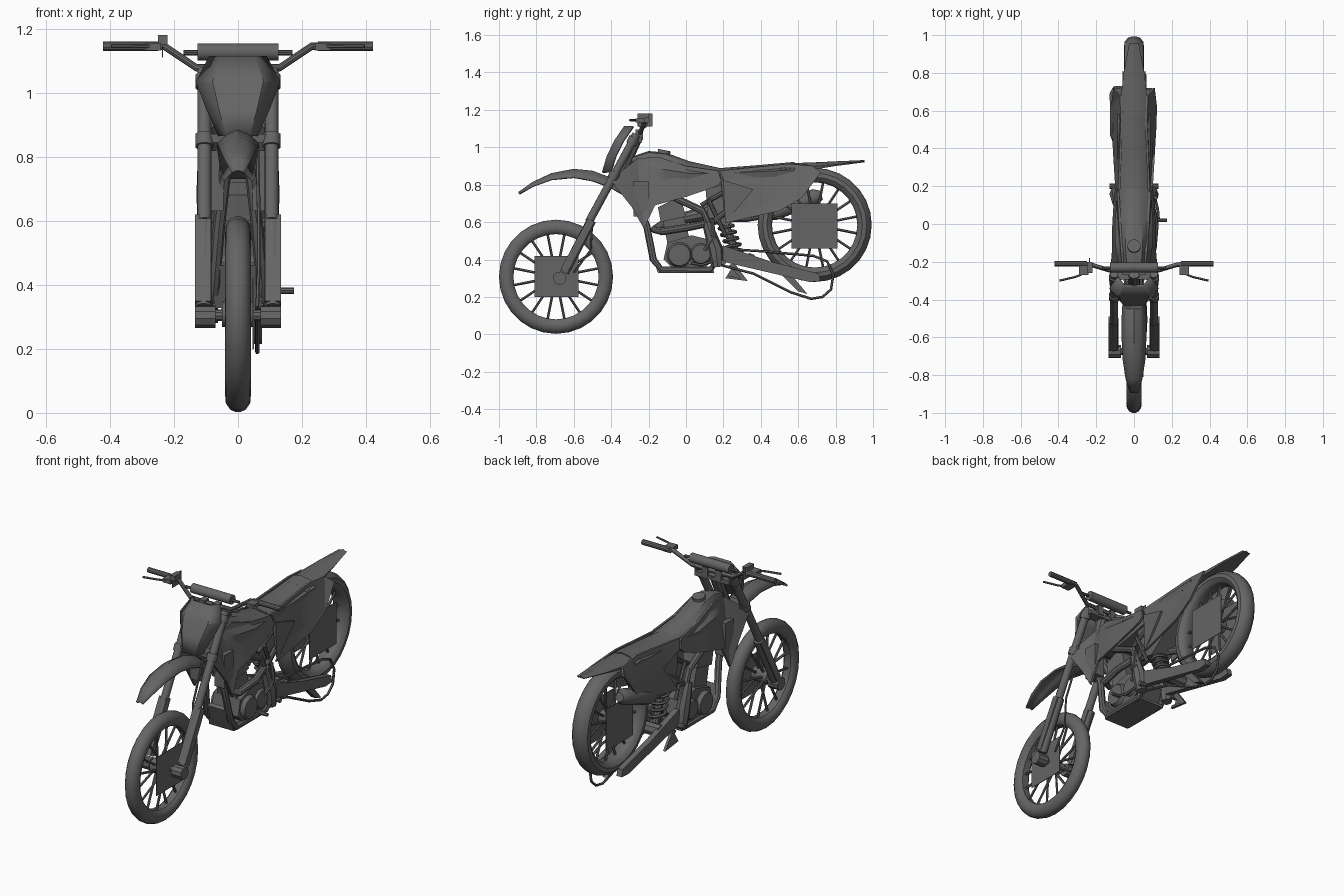
import bpy, bmesh, math
from mathutils import Vector

grey = bpy.data.materials.new("dark_grey")
grey.diffuse_color = (0.13, 0.13, 0.13, 1)


def finish(name, bm, angle=35):
    bmesh.ops.recalc_face_normals(bm, faces=bm.faces)
    me = bpy.data.meshes.new(name)
    bm.to_mesh(me)
    bm.free()
    me.materials.append(grey)
    ob = bpy.data.objects.new(name, me)
    bpy.context.collection.objects.link(ob)
    bpy.ops.object.select_all(action='DESELECT')
    ob.select_set(True)
    bpy.context.view_layer.objects.active = ob
    bpy.ops.object.shade_smooth_by_angle(angle=math.radians(angle))
    return ob


def skin(bm, rings, closed=False):
    n = len(rings[0])
    last = len(rings) if closed else len(rings) - 1
    for i in range(last):
        a, b = rings[i], rings[(i + 1) % len(rings)]
        for j in range(n):
            bm.faces.new((a[j], a[(j + 1) % n], b[(j + 1) % n], b[j]))
    if not closed:
        bm.faces.new(rings[0][::-1])
        bm.faces.new(rings[-1])


def tube(name, pts, r, n=10, closed=False):
    """Round tube along a path; r is one radius or one per point."""
    bm = bmesh.new()
    pts = [Vector(p) for p in pts]
    rs = r if isinstance(r, (list, tuple)) else [r] * len(pts)
    rings, side = [], None
    for i, p in enumerate(pts):
        a = pts[i - 1] if closed or i else p
        b = pts[(i + 1) % len(pts)] if closed or i < len(pts) - 1 else p
        t = (b - a).normalized()
        if side is None:
            side = t.orthogonal()
        side = (side - t * side.dot(t)).normalized()
        up = t.cross(side)
        rings.append([bm.verts.new(p + rs[i] * (math.cos(k * math.tau / n) * side
                     + math.sin(k * math.tau / n) * up)) for k in range(n)])
    skin(bm, rings, closed)
    return finish(name, bm)


def loft(name, secs):
    """Eight-sided body; section = y, (z, half width) at top, middle, bottom."""
    bm = bmesh.new()
    rings = []
    for y, zt, wt, zm, wm, zb, wb in secs:
        half = [(wt, zt - 0.008), (wm, zm), (wb, zb)]
        ring = [(0, zt)] + half + [(0, zb)] + [(-w, z) for w, z in half[::-1]]
        rings.append([bm.verts.new((x, y, z)) for x, z in ring])
    skin(bm, rings)
    return finish(name, bm)


def panel(name, pts, thick):
    """Bent sheet given by outline points, thickened along x."""
    bm = bmesh.new()
    a = [bm.verts.new(p) for p in pts]
    b = [bm.verts.new((p[0] + thick, p[1], p[2])) for p in pts]
    n = len(pts)
    for i in range(n):
        bm.faces.new((a[i], a[(i + 1) % n], b[(i + 1) % n], b[i]))
    caps = [bm.faces.new(a[::-1]), bm.faces.new(b)]
    bmesh.ops.triangulate(bm, faces=caps)
    return finish(name, bm, 20)


def slab(name, prof, x0, x1):
    return panel(name, [(x0, y, z) for y, z in prof], x1 - x0)


def box(name, x, y, z):
    return slab(name, [(y[0], z[0]), (y[1], z[0]), (y[1], z[1]), (y[0], z[1])], *x)


def wheel(label, cy, cz, w):
    # tyre cross-section revolved about the axle
    prof = [(0.305, 0.2), (0.298, 0.6), (0.278, 0.95), (0.255, 1), (0.236, 0.75), (0.228, 0.5)]
    prof = [(r, k * w) for r, k in prof] + [(r, -k * w) for r, k in prof[::-1]]
    bm = bmesh.new()
    rings = []
    for i in range(28):
        a = i * math.tau / 28
        rings.append([bm.verts.new((x, cy + r * math.cos(a), cz + r * math.sin(a))) for r, x in prof])
    skin(bm, rings, True)
    finish(label + "_tyre", bm)
    for i in range(16):
        a = (i + 0.5) * math.tau / 16
        c, s = math.cos(a), math.sin(a)
        x = 0.022 if i % 2 else -0.022
        tube(label + "_spoke", [(x, cy + 0.03 * c, cz + 0.03 * s), (0, cy + 0.235 * c, cz + 0.235 * s)], 0.007, 6)
    tube(label + "_hub", [(-0.05, cy, cz), (0.05, cy, cz)], 0.04, 16)


wheel("front", -0.695, 0.308, 0.04)
wheel("rear", 0.688, 0.585, 0.052)
# Square disc plates
box("front_disc_plate", (0.046, 0.05), (-0.81, -0.575), (0.2, 0.42))
for s in (-1, 1):
    box("rear_disc_plate", (s * 0.056, s * 0.06), (0.565, 0.81), (0.46, 0.7))
tube("front_axle", [(-0.12, -0.675, 0.305), (0.12, -0.675, 0.305)], 0.018)

# Forks, with guards and axle clamps
for s in (-1, 1):
    x = s * 0.105
    tube("fork_upper", [(x, -0.52, 0.6), (x, -0.265, 1.07)], 0.022, 12)
    tube("fork_lower", [(s * 0.108, -0.65, 0.33), (s * 0.108, -0.505, 0.61)], 0.026, 12)
    slab("fork_guard", [(-0.67, 0.35), (-0.635, 0.33), (-0.49, 0.6), (-0.525, 0.62)], s * 0.085, s * 0.134)
    tube("axle_clamp", [(s * 0.07, -0.675, 0.3), (s * 0.134, -0.675, 0.3)], 0.036, 10)
    for y, z in ((-0.385, 0.85), (-0.285, 1.035)):
        tube("fork_collar", [(x, y - 0.009, z - 0.018), (x, y + 0.009, z + 0.018)], 0.029, 12)
for y, z in ((-0.37, 0.858), (-0.265, 1.04)):
    box("triple_clamp", (-0.11, 0.11), (y - 0.03, y + 0.03), (z - 0.013, z + 0.013))
tube("steering_stem", [(0, -0.36, 0.84), (0, -0.26, 1.06)], 0.032)
tube("brake_hose", [(0.06, -0.4, 0.84), (0.065, -0.5, 0.62), (0.065, -0.51, 0.45), (0.06, -0.6, 0.33)], 0.006, 6)

# Handlebar, pad, grips and levers
tube("handlebar", [(-0.41, -0.21, 1.145), (-0.23, -0.215, 1.145), (-0.13, -0.245, 1.078),
                   (0.13, -0.245, 1.078), (0.23, -0.215, 1.145), (0.41, -0.21, 1.145)], 0.012)
tube("bar_pad", [(-0.126, -0.23, 1.127), (0.126, -0.23, 1.127)], 0.027, 12)
tube("cross_bar", [(-0.17, -0.232, 1.125), (0.17, -0.232, 1.125)], 0.008, 8)
for s in (-1, 1):
    tube("grip", [(s * 0.25, -0.21, 1.145), (s * 0.422, -0.21, 1.145)], 0.015, 10)
    box("bar_mount", (s * 0.025, s * 0.06), (-0.27, -0.23), (1.04, 1.095))
    box("lever_perch", (s * 0.24, s * 0.29), (-0.27, -0.2), (1.132, 1.155))
    tube("lever", [(s * 0.25, -0.255, 1.145), (s * 0.31, -0.28, 1.145), (s * 0.395, -0.3, 1.145)], 0.006, 6)
box("lever_plate", (-0.238, -0.234), (-0.26, -0.18), (1.11, 1.18))
box("reservoir", (-0.25, -0.22), (-0.26, -0.2), (1.15, 1.18))

# Front number plate, bent round the forks
bm = bmesh.new()
rows = []
for z, y, w in ((1.115, -0.33, 0.09), (1.035, -0.385, 0.132), (0.95, -0.425, 0.1), (0.865, -0.45, 0.062)):
    rows.append([bm.verts.new((k * w, y + (0.045 if abs(k) == 1 else 0), z)) for k in (-1, -0.6, 0.6, 1)])
for a, b in zip(rows, rows[1:]):
    for j in range(3):
        bm.faces.new((a[j], a[j + 1], b[j + 1], b[j]))
plate = finish("number_plate", bm, 20)
plate.modifiers.new("thickness", 'SOLIDIFY').thickness = 0.012

# Front fender: arched sheet with drooping sides
bm = bmesh.new()
rows = []
for y, z, w, d in ((-0.895, 0.762, 0.022, 0.008), (-0.82, 0.815, 0.045, 0.018), (-0.72, 0.862, 0.06, 0.03),
                   (-0.6, 0.885, 0.066, 0.042), (-0.5, 0.875, 0.066, 0.05), (-0.4, 0.838, 0.06, 0.05),
                   (-0.3, 0.77, 0.05, 0.04)):
    rows.append([bm.verts.new((k * w, y, z - d * abs(k) ** 1.6)) for k in (-1, -0.5, 0, 0.5, 1)])
for a, b in zip(rows, rows[1:]):
    for j in range(4):
        bm.faces.new((a[j], a[j + 1], b[j + 1], b[j]))
finish("front_fender", bm).modifiers.new("thickness", 'SOLIDIFY').thickness = 0.01

# Fuel tank, seat and tail
loft("fuel_tank", [(-0.29, 0.95, 0.03, 0.9, 0.05, 0.82, 0.05), (-0.2, 0.98, 0.04, 0.9, 0.085, 0.76, 0.08),
                   (-0.11, 0.972, 0.045, 0.88, 0.1, 0.73, 0.085), (0.02, 0.925, 0.045, 0.86, 0.1, 0.75, 0.08),
                   (0.2, 0.885, 0.04, 0.86, 0.085, 0.8, 0.07)])
tube("fuel_cap", [(0, -0.12, 0.96), (0, -0.115, 0.985)], 0.035, 12)
loft("seat", [(-0.05, 0.935, 0.035, 0.9, 0.06, 0.86, 0.05), (0.17, 0.888, 0.045, 0.86, 0.08, 0.8, 0.07),
              (0.4, 0.906, 0.05, 0.87, 0.088, 0.79, 0.07), (0.58, 0.922, 0.05, 0.88, 0.088, 0.84, 0.07)])
loft("rear_fender", [(0.5, 0.915, 0.05, 0.88, 0.085, 0.85, 0.08), (0.65, 0.918, 0.045, 0.895, 0.072, 0.875, 0.068),
                     (0.8, 0.925, 0.035, 0.908, 0.055, 0.9, 0.05), (0.955, 0.932, 0.016, 0.925, 0.026, 0.92, 0.02)])
# Radiator shrouds and rear side panels
for s in (-1, 1):
    sh = [(0.06, -0.26, 0.94), (0.1, -0.335, 0.88), (0.125, -0.4, 0.82), (0.13, -0.29, 0.68), (0.125, -0.225, 0.565),
          (0.118, -0.165, 0.69), (0.115, 0.0, 0.735), (0.105, 0.16, 0.79), (0.1, 0.19, 0.82),
          (0.09, 0.17, 0.875), (0.08, 0.0, 0.9), (0.07, -0.15, 0.95)]
    panel("radiator_shroud", [(s * x, y, z) for x, y, z in sh], -s * 0.012)
    sp = [(0.085, 0.18, 0.875), (0.1, 0.2, 0.825), (0.11, 0.36, 0.775), (0.1, 0.21, 0.595), (0.118, 0.5, 0.66),
          (0.122, 0.62, 0.73), (0.11, 0.72, 0.865), (0.075, 0.68, 0.9), (0.07, 0.55, 0.912)]
    panel("side_panel", [(s * x, y, z) for x, y, z in sp], -s * 0.012)
    box("radiator", (s * 0.045, s * 0.11), (-0.28, -0.2), (0.63, 0.82))
    # Frame tubes
    tube("cradle_tube", [(s * 0.03, -0.32, 0.84), (s * 0.06, -0.21, 0.58), (s * 0.075, -0.175, 0.4),
                         (s * 0.075, -0.13, 0.345), (s * 0.075, 0.13, 0.345), (s * 0.08, 0.17, 0.4),
                         (s * 0.085, 0.15, 0.52), (s * 0.08, 0.09, 0.66), (s * 0.06, -0.25, 0.82)], 0.019, 8)
    tube("pivot_plate", [(s * 0.09, 0.17, 0.36), (s * 0.09, 0.16, 0.45), (s * 0.09, 0.11, 0.6)], [0.03, 0.04, 0.025], 8)
    tube("subframe_tube", [(s * 0.08, 0.12, 0.58), (s * 0.08, 0.36, 0.775)], 0.014, 8)
    tube("subframe_rail", [(s * 0.07, 0.08, 0.69), (s * 0.07, 0.34, 0.84)], 0.012, 8)
    tube("subframe_brace", [(s * 0.08, 0.21, 0.53), (s * 0.08, 0.12, 0.72)], 0.011, 8)
    # Swingarm and foot pegs
    slab("swingarm", [(0.16, 0.44), (0.19, 0.39), (0.66, 0.28), (0.72, 0.285), (0.71, 0.325), (0.45, 0.39), (0.2, 0.475)],
         s * 0.062, s * 0.095)
    tube("foot_peg", [(s * 0.09, 0.2, 0.385), (s * 0.13, 0.2, 0.385)], 0.014, 8)
box("skid_plate", (-0.08, 0.08), (-0.15, 0.15), (0.328, 0.342))
slab("skid_front", [(-0.2, 0.46), (-0.15, 0.33), (-0.13, 0.335), (-0.18, 0.47)], -0.075, 0.075)
tube("swingarm_bridge", [(-0.08, 0.34, 0.4), (0.08, 0.34, 0.4)], 0.035, 8)

# Engine
slab("crankcase", [(-0.12, 0.4), (-0.08, 0.36), (0.1, 0.355), (0.17, 0.42), (0.15, 0.5), (0.03, 0.53), (-0.1, 0.49)], -0.085, 0.085)
for s in (-1, 1):
    tube("engine_cover", [(s * 0.08, -0.035, 0.425), (s * 0.108, -0.035, 0.425)], [0.07, 0.058], 14)
    tube("clutch_cover", [(s * 0.08, 0.08, 0.43), (s * 0.1, 0.08, 0.43)], [0.06, 0.05], 12)
slab("cylinder", [(-0.1, 0.49), (0.02, 0.51), (-0.015, 0.64), (-0.125, 0.61)], -0.06, 0.06)
slab("cylinder_head", [(-0.135, 0.6), (0.0, 0.63), (-0.02, 0.7), (-0.07, 0.72), (-0.15, 0.68)], -0.07, 0.07)
tube("carburettor", [(0, -0.02, 0.62), (0, 0.16, 0.66)], [0.03, 0.045], 10)
slab("airbox", [(0.12, 0.6), (0.22, 0.58), (0.4, 0.72), (0.42, 0.84), (0.1, 0.83)], -0.06, 0.06)
# Exhaust and silencer
tube("exhaust_header", [(0, -0.11, 0.6), (0.04, -0.17, 0.56), (0.1, -0.13, 0.55), (0.11, 0.0, 0.57),
                        (0.09, 0.1, 0.59), (0.0, 0.2, 0.62), (-0.08, 0.32, 0.62), (-0.085, 0.46, 0.645)], 0.021)
tube("silencer", [(-0.085, 0.42, 0.632), (-0.085, 0.47, 0.65), (-0.085, 0.69, 0.735), (-0.085, 0.725, 0.745)],
     [0.022, 0.042, 0.045, 0.025], 12)
# Rear shock with coils
tube("shock_body", [(0, 0.28, 0.4), (0, 0.16, 0.72)], 0.022)
coil = [(0.042 * math.cos(a), 0.265 - 0.075 * t + 0.042 * math.sin(a), 0.44 + 0.2 * t)
        for t, a in ((i / 60, i * math.tau / 10) for i in range(61))]
tube("shock_spring", coil, 0.009, 6)

# Chain loop, guide and levers
tube("chain", [(0.06, 0.14, 0.46), (0.06, 0.4, 0.445), (0.06, 0.68, 0.42), (0.06, 0.755, 0.39), (0.06, 0.788, 0.32),
               (0.06, 0.775, 0.24), (0.06, 0.73, 0.2), (0.06, 0.67, 0.19), (0.06, 0.56, 0.225),
               (0.06, 0.36, 0.325), (0.06, 0.15, 0.38)], 0.007, 6, True)
slab("chain_guide", [(0.51, 0.32), (0.57, 0.31), (0.65, 0.215), (0.6, 0.23)], 0.045, 0.075)
slab("side_stand", [(0.23, 0.37), (0.26, 0.38), (0.33, 0.285), (0.21, 0.3), (0.22, 0.315), (0.29, 0.3)], -0.1, -0.085)
tube("brake_pedal", [(0.1, 0.18, 0.4), (0.125, 0.08, 0.37), (0.13, 0.02, 0.382)], 0.008, 6)
tube("pedal_tip", [(0.12, 0.02, 0.382), (0.175, 0.02, 0.382)], 0.01, 8)
tube("kick_lever", [(0.1, 0.1, 0.45), (0.12, 0.15, 0.52), (0.115, 0.14, 0.62)], 0.01, 6)
